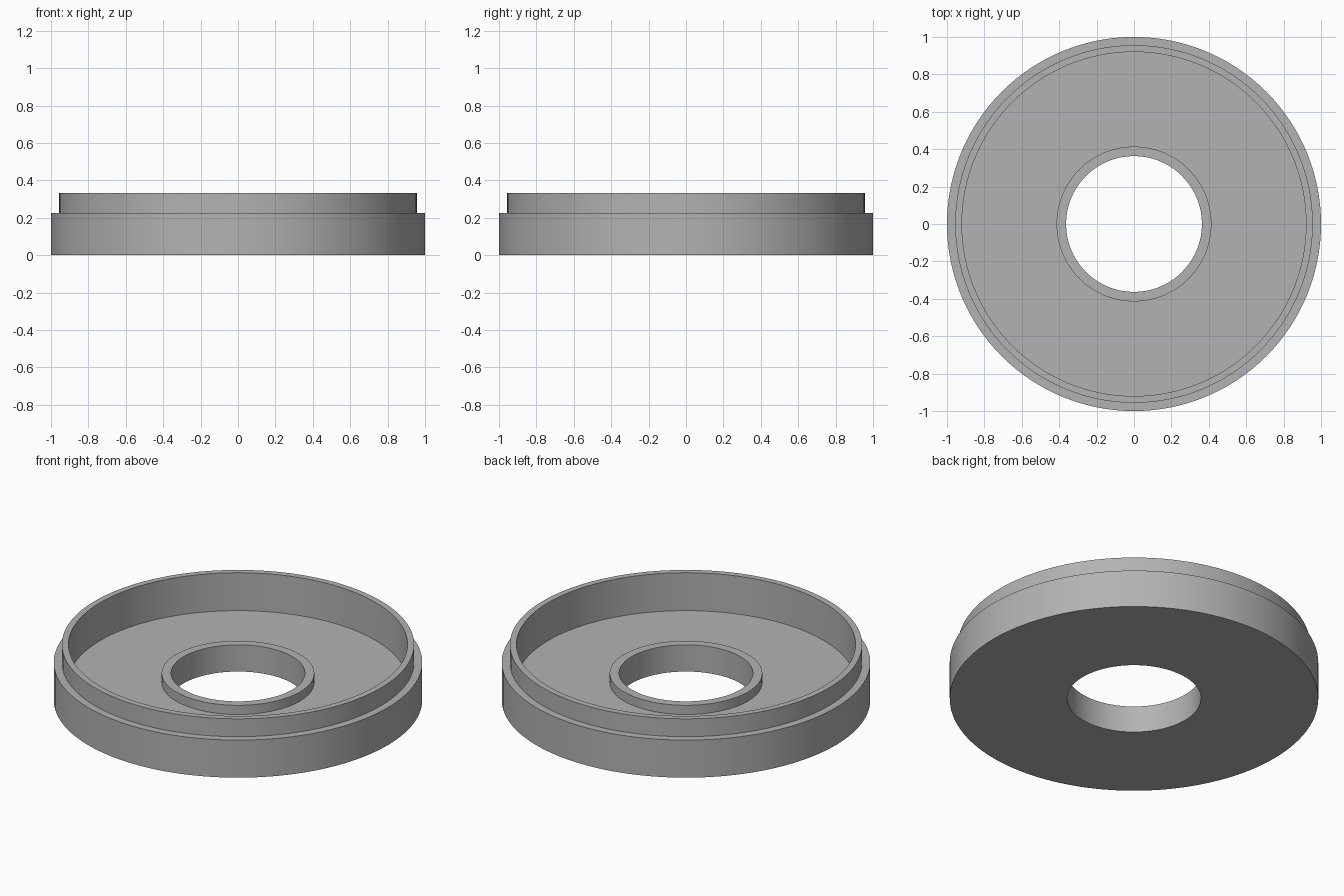
import bpy
import bmesh
import math
from mathutils import Vector

cube = bpy.data.objects.get("Cube")
if cube:
    bpy.data.objects.remove(cube, do_unlink=True)

# Plain grey material
grey = bpy.data.materials.new("plain grey")
grey.use_nodes = True
colour = (0.45, 0.45, 0.45, 1.0)
grey.diffuse_color = colour
grey.node_tree.nodes["Principled BSDF"].inputs["Base Color"].default_value = colour

# Radii and heights of the ring-shaped cap
HOLE, COLLAR, WALL, LIP, RIM = 0.363, 0.414, 0.92, 0.956, 1.0
FLOOR, COLLAR_TOP, STEP, TOP = 0.105, 0.16, 0.225, 0.332

# Closed cross-section: hole, collar, floor, wall, lip, step, underside
profile = [
    (HOLE, 0), (HOLE, COLLAR_TOP), (COLLAR, COLLAR_TOP), (COLLAR, FLOOR),
    (WALL, FLOOR), (WALL, TOP), (LIP, TOP), (LIP, STEP), (RIM, STEP), (RIM, 0),
]


def lathe(name, points, material, steps=128):
    """Spin a closed cross-section about the z axis."""
    bm = bmesh.new()
    verts = [bm.verts.new((r, 0, z)) for r, z in points]
    edges = [bm.edges.new((v, verts[i - 1])) for i, v in enumerate(verts)]
    bmesh.ops.spin(bm, geom=verts + edges, cent=Vector(), axis=Vector((0, 0, 1)),
                   angle=math.tau, steps=steps, use_merge=True)
    bmesh.ops.remove_doubles(bm, verts=bm.verts, dist=0.0001)
    bmesh.ops.recalc_face_normals(bm, faces=bm.faces)
    mesh = bpy.data.meshes.new(name)
    bm.to_mesh(mesh)
    bm.free()
    mesh.materials.append(material)
    obj = bpy.data.objects.new(name, mesh)
    bpy.context.collection.objects.link(obj)
    return obj


cap = lathe("ring_cap", profile, grey)

# Smooth round walls with crisp edges
bpy.ops.object.select_all(action="DESELECT")
cap.select_set(True)
bpy.context.view_layer.objects.active = cap
bpy.ops.object.shade_smooth_by_angle(angle=math.radians(30))
